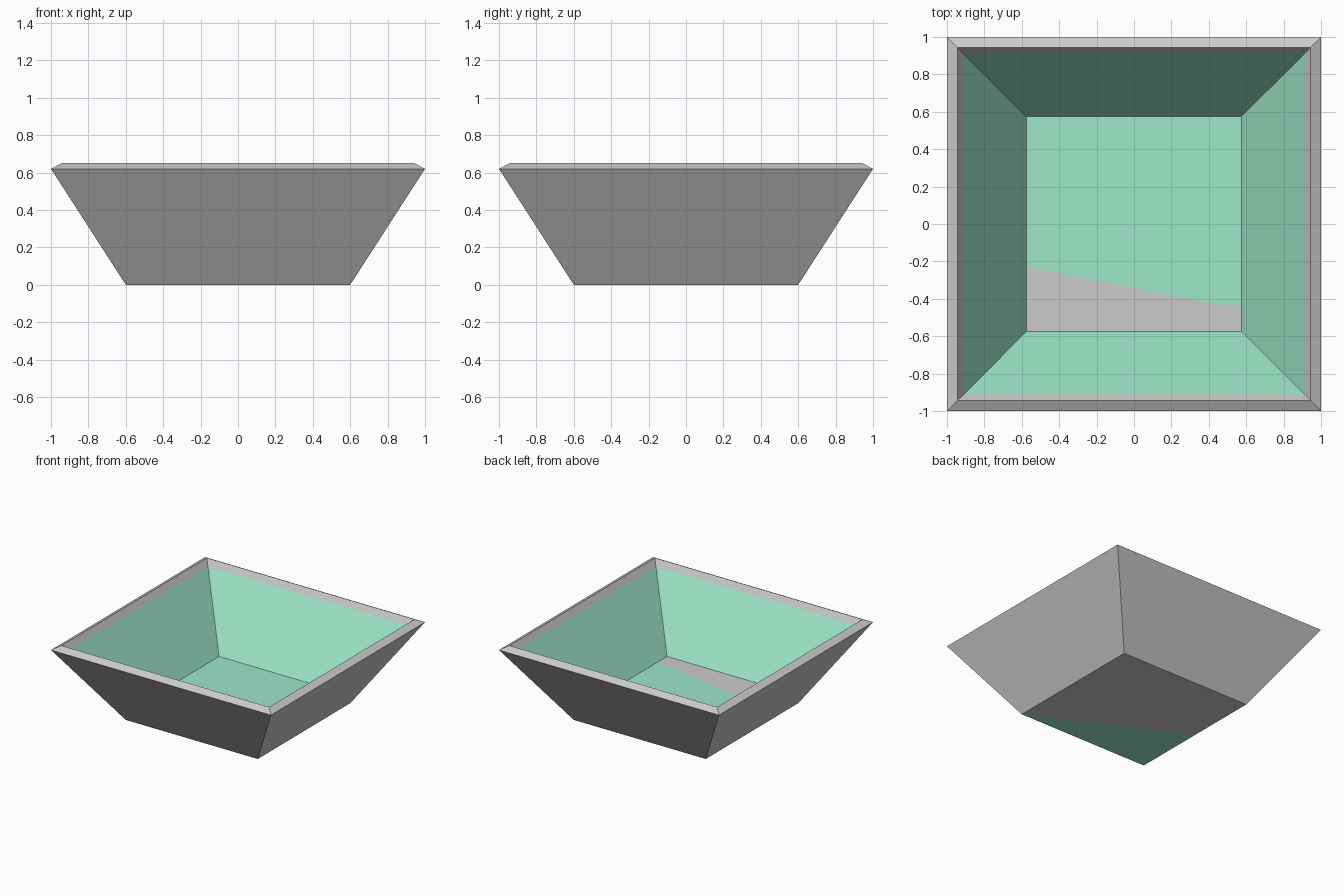
import bpy

if "Cube" in bpy.data.objects:
    bpy.data.objects.remove(bpy.data.objects["Cube"])

green = bpy.data.materials.new("mint_paint")
green.diffuse_color = (0.34, 0.80, 0.59, 1)
green.use_nodes = True
green.node_tree.nodes["Principled BSDF"].inputs["Base Color"].default_value = green.diffuse_color


def make(name, verts, faces, mat=None):
    mesh = bpy.data.meshes.new(name)
    mesh.from_pydata(verts, [], faces)
    mesh.update()
    obj = bpy.data.objects.new(name, mesh)
    bpy.context.collection.objects.link(obj)
    if mat:
        mesh.materials.append(mat)
    return obj


def square_loft(name, profile, mat=None):
    """Join square rings given as (half width, height)."""
    verts = [(sx * h, sy * h, z) for h, z in profile
             for sx, sy in ((-1, -1), (1, -1), (1, 1), (-1, 1))]
    faces = [(4 * r + i, 4 * r + (i + 1) % 4, 4 * r + 4 + (i + 1) % 4, 4 * r + 4 + i)
             for r in range(len(profile) - 1) for i in range(4)]
    return make(name, verts, faces, mat)


def flat_panel(name, points, z, mat=None, down=False):
    """One level polygon, facing up or down."""
    order = list(range(len(points)))
    if down:
        order.reverse()
    return make(name, [(x, y, z) for x, y in points], [order], mat)


FLOOR, FH = 0.08, 0.574   # inside floor height and half width
B = 0.6                   # half width of the base

# Flared outer walls, sloping rim and unpainted inner lip
square_loft("tray_walls", [(B, 0), (1.0, 0.62), (0.944, 0.65), (0.912, 0.60)])

# Painted inner walls
square_loft("painted_lining", [(0.912, 0.60), (FH, FLOOR)], green)

# Inside floor: painted part and bare patch along the front
edge = [(-FH, -0.23), (0.43, -0.43), (FH, -0.43)]
flat_panel("painted_floor", edge + [(FH, FH), (-FH, FH)], FLOOR, green)
flat_panel("bare_floor", [(-FH, -FH), (FH, -FH)] + edge[::-1], FLOOR)

# Underside: bare part and painted corner
flat_panel("bare_base", [(B, -B), (B, B), (-B, B), (-B, 0)], 0, down=True)
flat_panel("painted_base_corner", [(B, -B), (-B, 0), (-B, -B)], 0, green, down=True)
